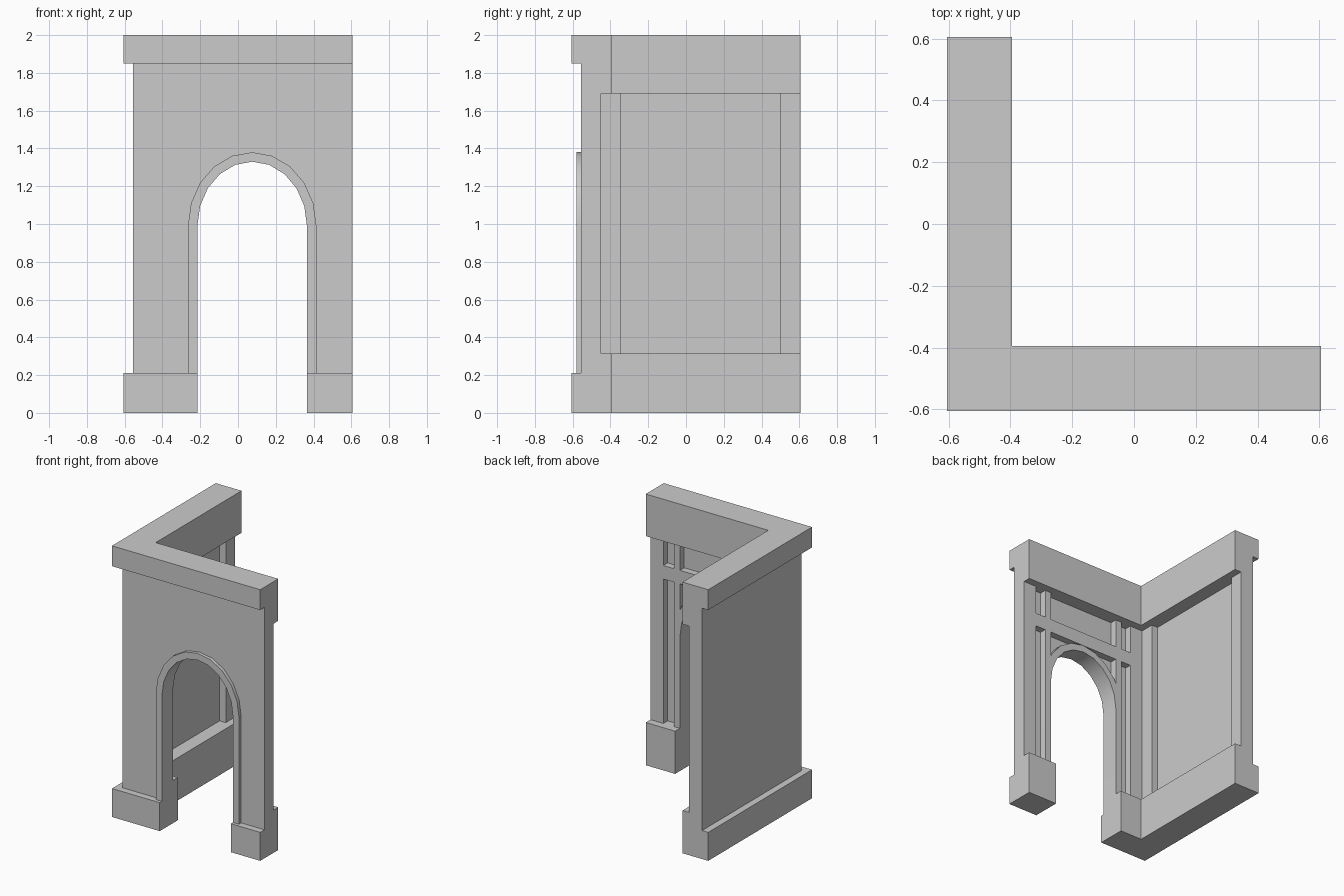
import bpy, bmesh
from math import sin, cos, pi

if "Cube" in bpy.data.objects:
    bpy.data.objects.remove(bpy.data.objects["Cube"])

END = 0.605                     # open ends of both walls
OUT, CORE, INN = -0.555, -0.5, -0.45   # outer face, recessed panel face, inner post face
ARCH_X, SPRING = 0.075, 0.99


def loft(name, rings, smooth=False):
    """Solid skinned through a list of matching outlines."""
    bm = bmesh.new()
    vs = [[bm.verts.new(p) for p in ring] for ring in rings]
    n = len(vs[0])
    for a, b in zip(vs, vs[1:]):
        for i in range(n):
            j = (i + 1) % n
            bm.faces.new((a[i], a[j], b[j], b[i]))
    bm.faces.new(vs[0])
    bm.faces.new(vs[-1])
    bmesh.ops.recalc_face_normals(bm, faces=bm.faces)
    me = bpy.data.meshes.new(name)
    bm.to_mesh(me)
    bm.free()
    ob = bpy.data.objects.new(name, me)
    bpy.context.collection.objects.link(ob)
    if smooth:
        bpy.context.view_layer.objects.active = ob
        ob.select_set(True)
        bpy.ops.object.shade_smooth_by_angle(angle=pi / 6)
        ob.select_set(False)
    return ob


# stations along the L-shaped wall line; o is the offset across the wall
def on_front(x): return lambda o: (x, o)
def on_side(y): return lambda o: (o, y)
def corner(o): return (o, o)


def sweep(name, profile, *stations):
    return loft(name, [[(*s(o), z) for o, z in profile] for s in stations])


def rect(o0, o1, z0, z1):
    return [(o0, z0), (o1, z0), (o1, z1), (o0, z1)]


def prism(name, outline, y0, y1, smooth=False):
    return loft(name, [[(x, y, z) for x, z in outline] for y in (y0, y1)], smooth)


def arch(rx, rz, foot):
    """Left foot, over the top, to right foot."""
    curve = [(ARCH_X - rx * cos(pi * i / 10), SPRING + rz * sin(pi * i / 10))
             for i in range(11)]
    return [(ARCH_X - rx, foot)] + curve + [(ARCH_X + rx, foot)]


# stepped base, interrupted by the doorway
base = [(-END, 0), (-END, .21), (CORE, .21), (CORE, .315), (-.395, .315), (-.395, 0)]
sweep("base_corner", base, on_front(-.215), corner, on_side(END))
sweep("base_right", base, on_front(.365), on_front(END))

# stepped cornice
cornice = [(-END, 1.85), (-END, 2), (-.395, 2), (-.395, 1.69), (CORE, 1.69), (CORE, 1.85)]
sweep("cornice", cornice, on_front(END), corner, on_side(END))

# thin wall panels
outer = arch(.34, .39, .21)
prism("front_panel", [(OUT, .21)] + outer + [(END, .21), (END, 1.85), (OUT, 1.85)], OUT, CORE)
sweep("side_panel", rect(OUT, CORE, .21, 1.85), on_side(CORE), on_side(END))

# arch surround running through the wall
prism("arch_trim", outer + arch(.29, .34, .21)[::-1], -.58, INN, smooth=True)

# inner frame posts
post = rect(CORE, INN, .315, 1.69)
sweep("corner_post", post, on_front(-.345), corner, on_side(-.345))
sweep("front_end_post", post, on_front(.5), on_front(END))
sweep("side_end_post", post, on_side(.5), on_side(END))

# posts above the door jambs and the cross rail
for side, x in (("left", -.265), ("right", .365)):
    sweep("jamb_post_" + side, rect(CORE, INN, SPRING, 1.69), on_front(x), on_front(x + .05))
sweep("cross_rail", rect(CORE, INN, 1.38, 1.48), on_front(-.345), on_front(.5))
